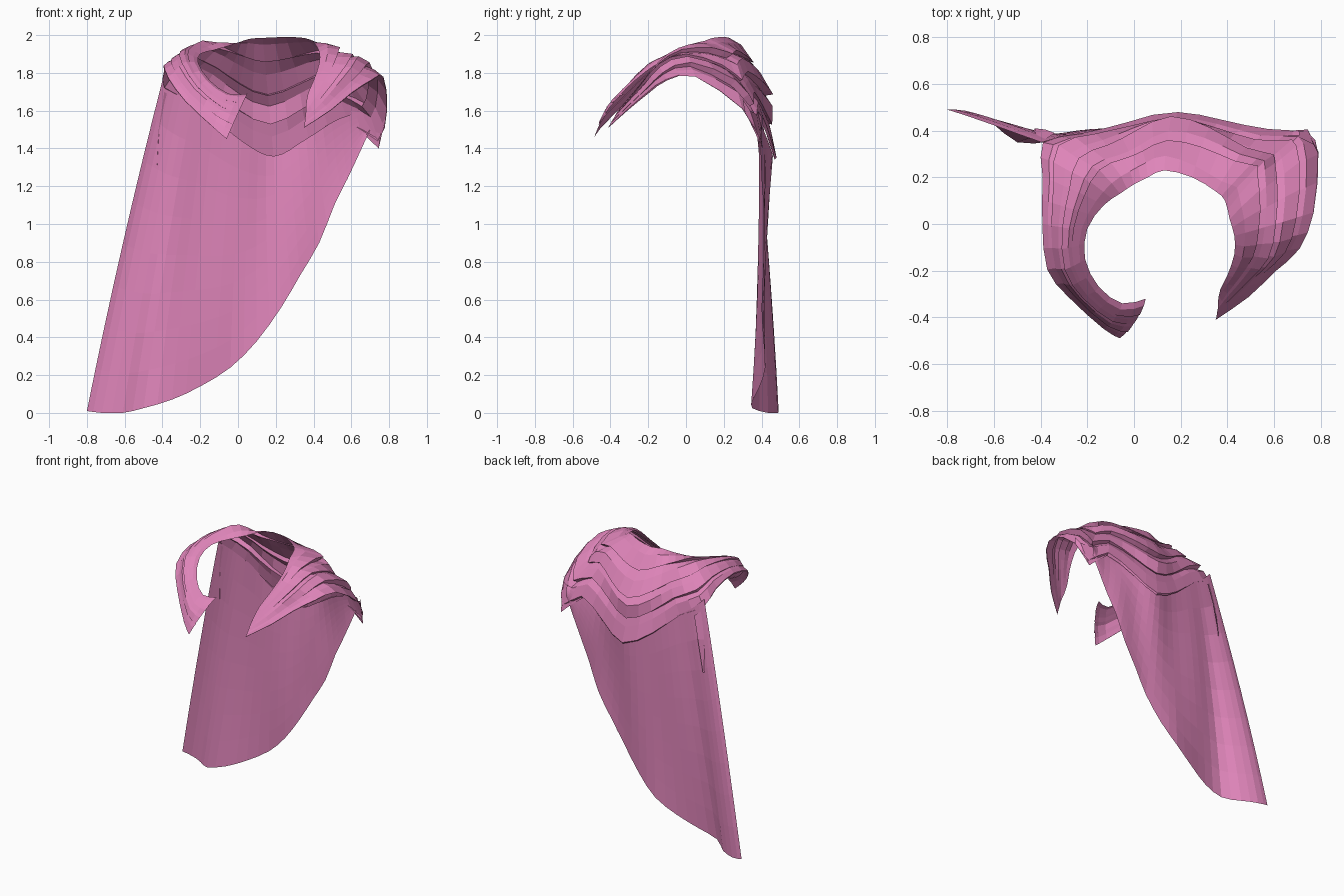
import bpy, math
from mathutils import Vector

if "Cube" in bpy.data.objects:
    bpy.data.objects.remove(bpy.data.objects["Cube"])

pink = bpy.data.materials.new("rose_pink_cloth")
pink.diffuse_color = (0.74, 0.235, 0.49, 1)
pink.use_nodes = True
pink.node_tree.nodes["Principled BSDF"].inputs["Base Color"].default_value = pink.diffuse_color


def sample(pts, f):
    """Smooth (Catmull-Rom) point on a list of points, f from 0 to 1."""
    p = [Vector(q) for q in pts]
    x = f * (len(p) - 1)
    i = min(int(x), len(p) - 2)
    t = x - i
    a, b, c, d = p[max(i - 1, 0)], p[i], p[i + 1], p[min(i + 2, len(p) - 1)]
    return 0.5 * (2 * b + (c - a) * t + (2 * a - 5 * b + 4 * c - d) * t * t
                  + (3 * b - a - 3 * c + d) * t ** 3)


def sheet(name, rows):
    """Flat-shaded quad sheet from a grid of points."""
    n = len(rows[0])
    verts = [tuple(v) for r in rows for v in r]
    faces = [(i * n + j, i * n + j + 1, (i + 1) * n + j + 1, (i + 1) * n + j)
             for i in range(len(rows) - 1) for j in range(n - 1)]
    me = bpy.data.meshes.new(name)
    me.from_pydata(verts, [], faces)
    me.materials.append(pink)
    ob = bpy.data.objects.new(name, me)
    bpy.context.collection.objects.link(ob)
    return ob


# Neck edge of the draped collar: left front tip, round the back, right front tip
neck = [(.05, -.32, 1.69), (-.05, -.34, 1.69), (-.15, -.27, 1.76), (-.21, -.15, 1.85),
        (-.20, -.02, 1.90), (-.13, .08, 1.92), (-.06, .13, 1.94), (0, .17, 1.96),
        (.06, .20, 1.98), (.13, .23, 1.985), (.25, .20, 1.99), (.35, .14, 1.985),
        (.39, .10, 1.97), (.41, .02, 1.95), (.43, -.05, 1.91), (.43, -.13, 1.85),
        (.40, -.22, 1.76), (.37, -.28, 1.69), (.36, -.33, 1.63)]
# Matching outer hem, sagging in a deep cowl at the back
hem = [(-.06, -.49, 1.45), (-.13, -.45, 1.51), (-.28, -.31, 1.65), (-.37, -.19, 1.77),
       (-.39, 0, 1.83), (-.39, .20, 1.80), (-.39, .35, 1.72), (-.22, .39, 1.63),
       (-.03, .43, 1.46), (.19, .47, 1.34), (.37, .44, 1.44), (.57, .39, 1.55),
       (.74, .39, 1.44), (.79, .30, 1.61), (.77, .05, 1.78), (.71, -.10, 1.76),
       (.60, -.20, 1.69), (.49, -.31, 1.60), (.35, -.41, 1.51)]

# Stepped pleats across the collar: (distance from neck, height)
PLEATS = 4
profile = [(0, 0)]
for k in range(PLEATS):
    for dv, h in ((.35, .75), (.98, 1.0), (.92, 0)):
        profile.append(((k + dv) / PLEATS, h))
profile[-1] = (1, 0)

COLS = 36
rows = []
for i in range(COLS + 1):
    f = i / COLS
    a, b = sample(neck, f), sample(hem, f)
    lo, hi = max(f - .03, 0), min(f + .03, 1)
    tangent = (sample(neck, hi) + sample(hem, hi) - sample(neck, lo) - sample(hem, lo))
    d = b - a
    normal = tangent.cross(d).normalized()
    end = min(1, 6 * min(f, 1 - f))                  # flatter at the front tips
    height = min(.042, .08 * d.length) * (.3 + .7 * end)
    swell = .13 + .09 * min(1, max(0, (.42 - f) / .15))   # fuller left shoulder
    row = []
    for v, h in profile:
        w = v + .03 * math.sin(9 * f + 7 * v) * math.sin(math.pi * min(v, 1))
        w = min(max(w, 0), 1)
        bulge = swell * d.length * math.sin(math.pi * w ** .75) * (.4 + .6 * end)
        fold = height * h * (.7 + .4 * math.sin(17 * f + 11 * v))
        q = a + d * w + normal * (bulge + fold - height * .4 * (0 < v < 1))
        q.x = max(-.40, min(.8, q.x))
        q.y = max(-.49, min(.40 + .08 * math.exp(-((q.x - .17) / .28) ** 2), q.y))
        q.z = min(2.0, q.z)
        row.append(q)
    rows.append(row)
sheet("draped_collar", rows)

# Long cape hanging from the back hem of the collar, with a slanted curved bottom
cape_top = [(-.395, .35, 1.78), (-.30, .375, 1.69), (-.17, .395, 1.60), (.02, .425, 1.44),
            (.19, .46, 1.36), (.36, .43, 1.45), (.54, .385, 1.56), (.71, .38, 1.60)]
cape_bottom = [(-.80, .49, .01), (-.72, .485, 0), (-.61, .435, 0), (-.50, .35, .025),
               (-.35, .355, .07), (-.20, .39, .14), (-.04, .42, .24), (.10, .41, .38),
               (.23, .40, .56), (.33, .41, .73), (.43, .415, .90), (.51, .41, 1.10),
               (.58, .40, 1.24), (.65, .395, 1.39), (.70, .39, 1.50)]
STRIPS = 28
rows = []
for i in range(STRIPS + 1):
    s = i / STRIPS
    top, bot = sample(cape_top, s), sample(cape_bottom, s)
    bot.z = max(bot.z, 0)
    row = []
    for j in range(9):
        t = j / 8
        q = top.lerp(bot, t)
        ease = t ** 1.5
        mid = .418 + .016 * math.sin(s * 26)
        q.x -= .05 * t * (1 - t) * (1 - s)
        q.y = top.y * (1 - t) ** 2 + bot.y * ease + mid * (1 - (1 - t) ** 2 - ease)
        row.append(q)
    rows.append(row)
sheet("long_cape", rows)

# Narrow loose fold at the left edge where the cape leaves the shoulder
sheet("left_edge_fold", [[(-.39, .355, 1.70), (-.42, .38, 1.50), (-.43, .40, 1.26)],
                         [(-.34, .39, 1.66), (-.38, .405, 1.50), (-.425, .41, 1.27)]])

# Small hanging corner flap behind the right shoulder
sheet("right_shoulder_flap", [[(.60, .38, 1.60), (.58, .40, 1.54)],
                              [(.70, .375, 1.58), (.67, .40, 1.47)],
                              [(.77, .34, 1.60), (.745, .405, 1.40)],
                              [(.79, .30, 1.66), (.79, .31, 1.60)]])
